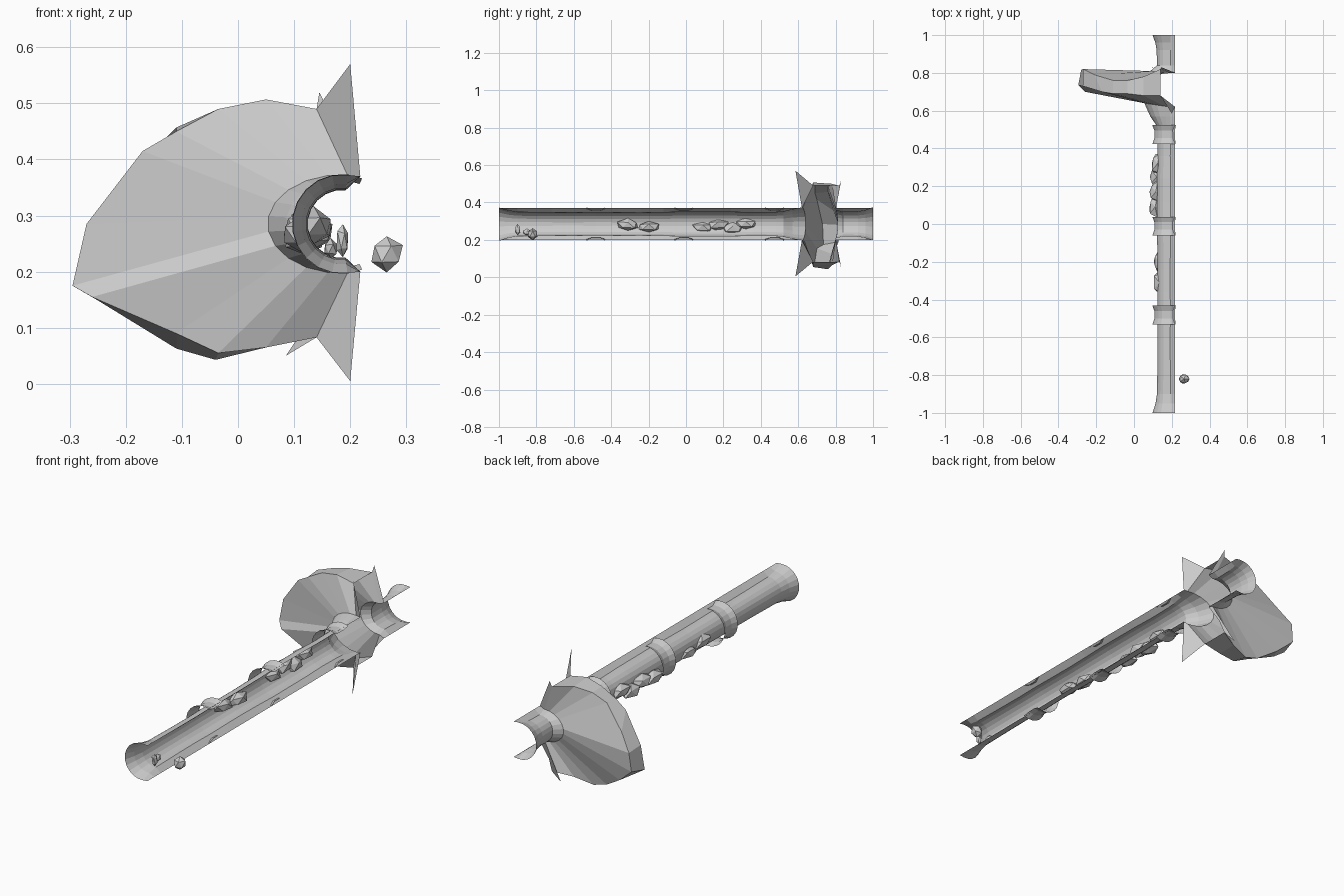
import bpy, math, random
from mathutils import Vector

if "Cube" in bpy.data.objects:
    bpy.data.objects.remove(bpy.data.objects["Cube"])

random.seed(4)
N = 14
CX, CZ, R = 0.185, 0.285, 0.088


def make(name, verts, faces):
    me = bpy.data.meshes.new(name)
    me.from_pydata(verts, [], faces)
    me.update()
    ob = bpy.data.objects.new(name, me)
    bpy.context.collection.objects.link(ob)
    return ob


def section(y, r, depth=None, bow=0.0, lips=True):
    """Open C-shaped cross-section facing +x; the lips stay on one line."""
    depth = depth or r
    pts = []
    for i in range(N):
        a = math.radians(66 + (294 - 66) * i / (N - 1))
        c, s = math.cos(a), math.sin(a)
        x = CX + c * (depth if c < 0 else r)
        pts.append((x, y + bow * max(0, -c), CZ + r * s))
    if lips:
        pts[0], pts[-1] = (0.218, y, CZ + 0.085), (0.218, y, CZ - 0.085)
    return pts


def loft(name, rows, skip=lambda row, i: False):
    verts = [p for row in rows for p in row]
    faces = []
    for j in range(len(rows) - 1):
        for i in range(N - 1):
            if not skip(j, i):
                a = j * N + i
                faces.append((a, a + 1, a + N + 1, a + N))
    return make(name, verts, faces)


# Rims of the fan-shaped shell, from the upper lip round to the lower lip
front_rim = [(.20, .585, .57), (.14, .68, .49), (.05, .68, .507), (-.035, .69, .49),
             (-.11, .69, .45), (-.17, .70, .415), (-.27, .73, .285), (-.295, .735, .175),
             (-.26, .70, .155), (-.11, .69, .09), (-.035, .68, .055), (.05, .68, .065),
             (.14, .68, .083), (.20, .585, .005)]
back_rim = [(.145, .83, .52), (.14, .82, .49), (.05, .78, .50), (-.035, .76, .485),
            (-.11, .76, .457), (-.21, .79, .355), (-.27, .82, .28), (-.28, .815, .19),
            (-.20, .79, .12), (-.11, .76, .063), (-.04, .76, .043), (.05, .78, .065),
            (.14, .82, .083), (.085, .83, .05)]

# Long open trough with a flared end
rows = [section(-1, R), section(-.95, .072), section(-.9, .064)]
y = -.72
while y < .5:
    rows.append(section(y, .063 + random.uniform(-.003, .003)))
    y += .12
rows += [section(.52, .066), section(.57, .078, .10)]
hub_front = section(.62, R, .132, .02)
loft("trough", rows + [hub_front])

# Fan shell: front wall, rim strip and back wall; corner spikes stay free
hub_back = section(.80, .075, .10, .01)
loft("fan_shell", [hub_front, front_rim, back_rim, hub_back],
     lambda j, i: j == 1 and i in (0, N - 2))

# Short flared trough behind the fan
loft("rear_trough", [hub_back, section(.84, .064), section(.92, .066),
                     section(.96, .073), section(1, R)])

# Waisted bands around the trough
for k, yc in enumerate((-.48, -.01, .475)):
    loft(f"band_{k}", [section(yc - .052, .089, lips=False),
                       section(yc - .02, .078, lips=False),
                       section(yc + .02, .078, lips=False),
                       section(yc + .048, .089, lips=False)])


# Faceted lumps and loose stones
def stone(name, loc, size, rough=.15):
    bpy.ops.mesh.primitive_ico_sphere_add(subdivisions=1, radius=1, location=loc)
    ob = bpy.context.object
    ob.name = name
    for v in ob.data.vertices:
        f = 1 + random.uniform(-rough, rough)
        v.co = Vector(c * s * f for c, s in zip(v.co, size))
    return ob


for k, (x, y, z) in enumerate([(.112, .09, .265), (.115, .17, .28), (.12, .25, .26),
                               (.125, .32, .285), (.135, -.2, .27), (.135, -.31, .28)]):
    stone(f"wall_lump_{k}", (x, y, z), (.036, .06, .032))
stone("loose_stone", (.265, -.82, .232), (.03, .028, .032), .08)
stone("inner_stone_tall", (.187, -.9, .255), (.012, .017, .034))
stone("inner_stone_small", (.165, -.85, .24), (.014, .022, .018))
